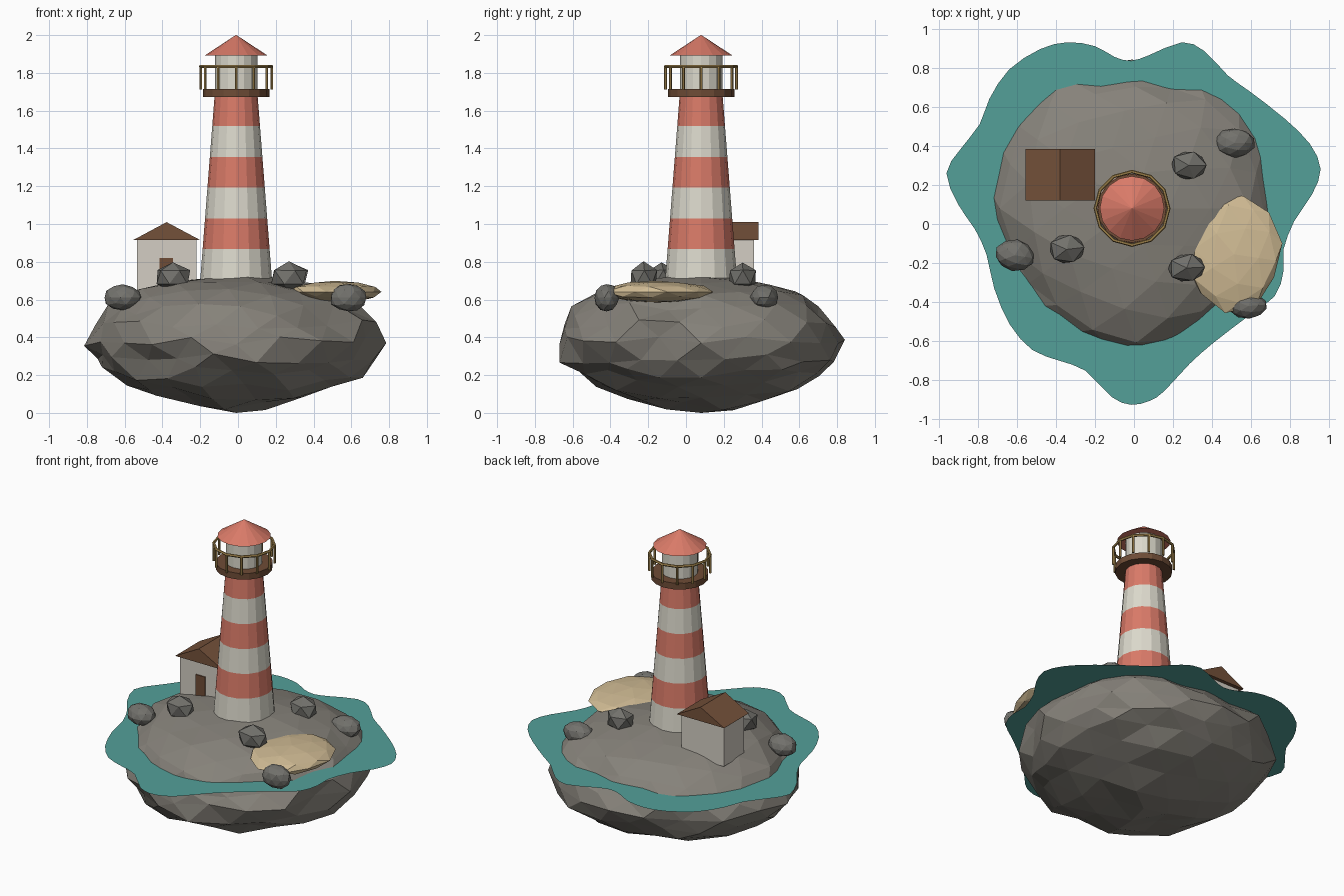
import bpy, bmesh, math, random
from mathutils import Vector

if "Cube" in bpy.data.objects:
    bpy.data.objects.remove(bpy.data.objects["Cube"])

random.seed(5)
CX, CY = -0.01, 0.08          # tower axis


def mat(name, *rgb):
    m = bpy.data.materials.new(name)
    lin = [((c / 255 + 0.055) / 1.055) ** 2.4 for c in rgb]
    m.diffuse_color = (*lin, 1)
    m.use_nodes = True
    m.node_tree.nodes["Principled BSDF"].inputs["Base Color"].default_value = m.diffuse_color
    return m


ROCK = mat("rock grey", 134, 130, 122)
BOULDER = mat("boulder grey", 114, 113, 108)
WATER = mat("sea teal", 83, 160, 153)
SAND = mat("sand", 208, 187, 148)
WHITE = mat("tower white", 220, 217, 204)
RED = mat("tower red", 217, 122, 104)
WALL = mat("wall white", 212, 206, 196)
BROWN = mat("roof brown", 116, 81, 58)
DECK = mat("dark wood", 110, 76, 54)
BRASS = mat("brass", 168, 138, 80)


def finish(name, bm, *mats):
    bmesh.ops.recalc_face_normals(bm, faces=bm.faces)
    me = bpy.data.meshes.new(name)
    bm.to_mesh(me)
    bm.free()
    for m in mats:
        me.materials.append(m)
    ob = bpy.data.objects.new(name, me)
    bpy.context.collection.objects.link(ob)
    return ob


def lathe(name, profile, sides, *mats, cycle=False):
    """Revolve (radius, z) points about the tower axis, capped at both ends."""
    bm = bmesh.new()
    rings = []
    for r, z in profile:
        rings.append([bm.verts.new((CX + r * math.cos(a), CY + r * math.sin(a), z))
                      for a in (math.tau * i / sides for i in range(sides))])
    for k in range(len(rings) - 1):
        for i in range(sides):
            j = (i + 1) % sides
            f = bm.faces.new((rings[k][i], rings[k][j], rings[k + 1][j], rings[k + 1][i]))
            f.material_index = k % 2 if cycle else 0
    bm.faces.new(rings[0])
    bm.faces.new(rings[-1])
    return finish(name, bm, *mats)


def blob(name, centre, size, level, jitter, m, turn=0.0):
    """Lumpy low-poly stone."""
    bm = bmesh.new()
    bmesh.ops.create_icosphere(bm, subdivisions=level, radius=1)
    for v in bm.verts:
        v.co *= 1 + random.uniform(-jitter, jitter)
        v.co = Vector([a * b for a, b in zip(v.co, size)])
    ob = finish(name, bm, m)
    ob.location = centre
    ob.rotation_euler.z = turn
    return ob


def box(name, x0, x1, y0, y1, z0, z1, m):
    bm = bmesh.new()
    bmesh.ops.create_cube(bm, size=1)
    for v in bm.verts:
        v.co = ((x0 + x1) / 2 + v.co.x * (x1 - x0), (y0 + y1) / 2 + v.co.y * (y1 - y0),
                (z0 + z1) / 2 + v.co.z * (z1 - z0))
    return finish(name, bm, m)


# Island: squashed icosphere with a shallow domed top and rough sides
LOBES = [1.0, 1.04, 0.96, 1.03, 1.02, 0.95, 1.02, 0.96]   # width every 45 degrees
bm = bmesh.new()
bmesh.ops.create_icosphere(bm, subdivisions=3, radius=1)
for v in bm.verts:
    t = v.co.z
    pole = abs(t) > 0.99
    a = (math.atan2(v.co.y, v.co.x) % math.tau) / math.tau * 8
    i, f = int(a) % 8, a % 1
    r = 0.765 * (LOBES[i] * (1 - f) + LOBES[(i + 1) % 8] * f)
    if t > 0:
        z = 0.38 + 0.25 * min(1, 1.3 * t) + 0.09 * t ** 3
    else:
        z = 0.38 + 0.38 * t + 0.035 * math.sin(math.pi * v.co.xy.length)
    if not pole:
        r *= 1 + random.uniform(-0.045, 0.04)
        z += random.uniform(-1, 1) * (0.01 if t > 0.6 else 0.025)
    v.co = (CX + v.co.x * r, CY + v.co.y * r, z)
finish("island", bm, ROCK)

# Sea: flat wavy ring around the island, smoothed between shore points
shore = [(-.96, .26), (-.89, .38), (-.79, .51), (-.74, .64), (-.64, .79), (-.48, .895),
         (-.34, .93), (-.2, .91), (-.1, .855), (-.015, .835), (.08, .865), (.245, .93),
         (.36, .885), (.48, .76), (.59, .68), (.77, .54), (.9, .41), (.955, .28),
         (.91, .15), (.82, .015), (.765, -.13), (.765, -.24), (.72, -.37), (.58, -.475),
         (.41, -.605), (.285, -.715), (.155, -.855), (.08, -.905), (-.015, -.925),
         (-.115, -.885), (-.25, -.75), (-.38, -.70), (-.52, -.645), (-.635, -.515),
         (-.715, -.33), (-.755, -.155), (-.815, -.025), (-.9, .1)]
SEA_Z = 0.527
P = [Vector((x, y, SEA_Z)) for x, y in shore]
bm = bmesh.new()
outer, inner = [], []
for i in range(len(P)):
    p0, p1, p2, p3 = P[i - 1], P[i], P[(i + 1) % len(P)], P[(i + 2) % len(P)]
    for p in (p1, (9 * (p1 + p2) - p0 - p3) / 16):
        centre = Vector((CX, CY, SEA_Z))
        outer.append(bm.verts.new(p))
        inner.append(bm.verts.new(centre + (p - centre).normalized() * 0.6))
for i in range(len(outer)):
    bm.faces.new((outer[i], inner[i], inner[i - 1], outer[i - 1]))
sea = finish("sea", bm, WATER)
if sea.data.polygons[0].normal.z < 0:
    sea.data.flip_normals()

# Sand patch and boulders
blob("sand_patch", (0.512, -0.155, 0.641), (0.243, 0.29, 0.058), 2, 0.05, SAND, -0.15)
for x, y, z, rx, ry, rz, lev in [
        (-.61, -.16, .61, .102, .08, .068, 2), (-.345, -.13, .718, .1, .082, .082, 1),
        (.27, -.225, .718, .105, .08, .082, 1), (.28, .3, .718, .1, .082, .082, 1),
        (.515, .415, .61, .105, .075, .07, 2), (.585, -.42, .61, .1, .065, .075, 2)]:
    blob("boulder", (x, y, z), (rx, ry, rz), lev, 0.05, BOULDER, random.uniform(-.2, .2))

# Striped tower
lathe("tower", [(0.19 - 0.0127 * i, 0.705 + 0.1625 * i) for i in range(7)], 16, WHITE, RED, cycle=True)
lathe("gallery_deck", [(0.176, 1.673), (0.176, 1.715)], 16, DECK)
lathe("lantern_room", [(0.112, 1.71), (0.112, 1.9)], 16, WHITE)
lathe("lantern_roof", [(0.165, 1.893), (0.002, 2.0)], 16, RED)

# Railing: posts and a hand rail
N = 12
bm = bmesh.new()
for i in range(N):
    a = math.tau * i / N
    new = bmesh.ops.create_cone(bm, cap_ends=True, segments=6, radius1=0.008, radius2=0.008, depth=0.125)
    bmesh.ops.translate(bm, verts=new["verts"],
                        vec=(CX + 0.188 * math.cos(a), CY + 0.188 * math.sin(a), 1.775))
finish("railing_posts", bm, BRASS)
bpy.ops.mesh.primitive_torus_add(location=(CX, CY, 1.834), major_segments=N, minor_segments=6,
                                 major_radius=0.188, minor_radius=0.009)
rail = bpy.context.object
rail.name = "hand_rail"
rail.data.materials.append(BRASS)

# Cottage
box("cottage_walls", -.535, -.22, .145, .36, .64, .92, WALL)
box("cottage_door", -.415, -.345, .138, .147, .66, .82, DECK)
bm = bmesh.new()
ends = [[bm.verts.new((x, y, z)) for x, z in ((-.555, .915), (-.2, .915), (-.378, 1.01))]
        for y in (.12, .385)]
for e in ends:
    bm.faces.new(e)
for i in range(3):
    j = (i + 1) % 3
    bm.faces.new((ends[0][i], ends[0][j], ends[1][j], ends[1][i]))
finish("cottage_roof", bm, BROWN)
